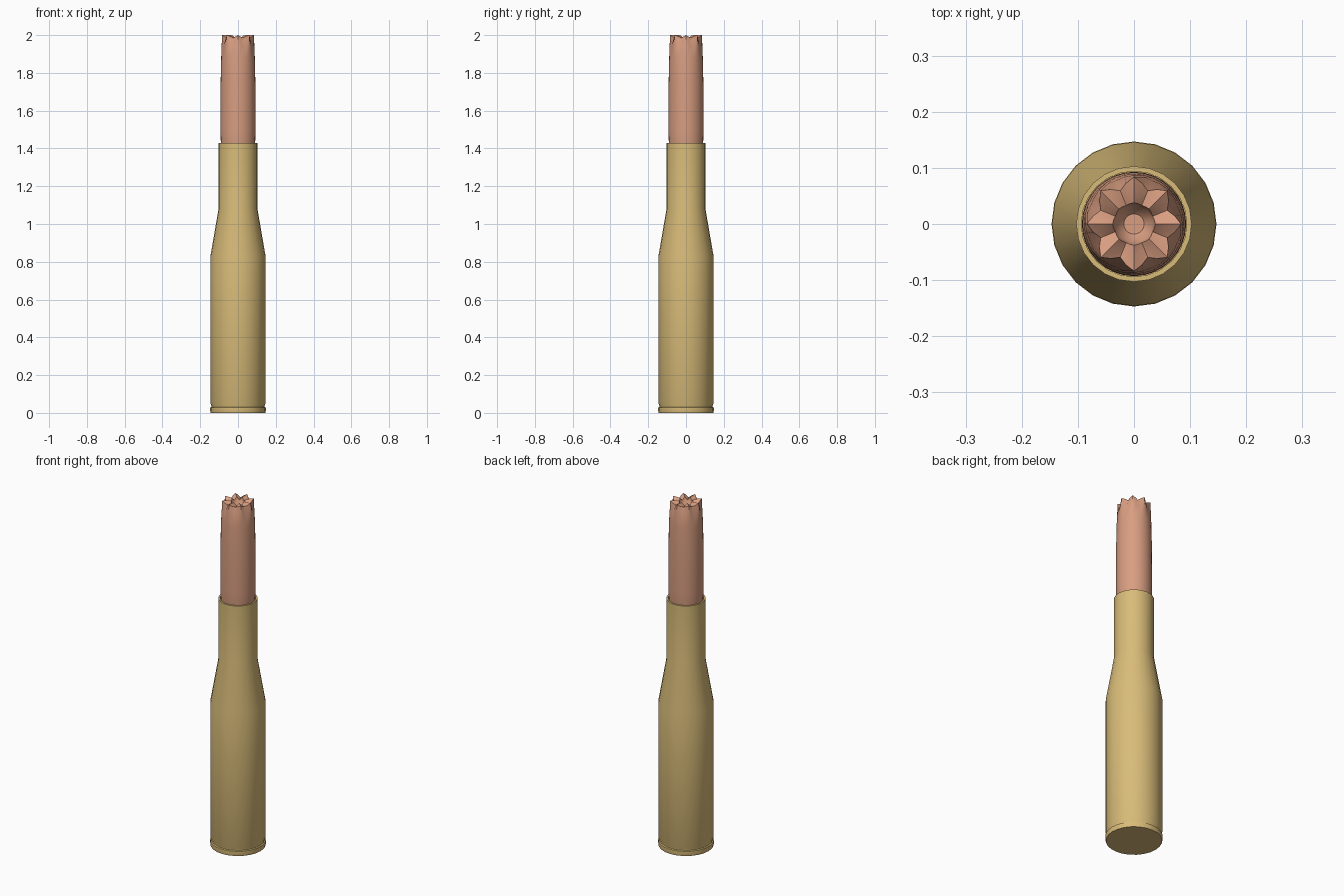
import bpy, bmesh, math

cube = bpy.data.objects.get("Cube")
if cube:
    bpy.data.objects.remove(cube, do_unlink=True)


def material(name, color):
    m = bpy.data.materials.new(name)
    m.use_nodes = True
    m.diffuse_color = (*color, 1)
    m.node_tree.nodes["Principled BSDF"].inputs["Base Color"].default_value = (*color, 1)
    return m


def lathe(name, rings, sides, mat, angle, cap_end):
    """Loft rings; each ring maps an angle to (radius, height)."""
    bm = bmesh.new()
    loops = []
    for ring in rings:
        loop = []
        for i in range(sides):
            a = math.tau * i / sides
            r, z = ring(a)
            loop.append(bm.verts.new((r * math.cos(a), r * math.sin(a), z)))
        loops.append(loop)
    for low, high in zip(loops, loops[1:]):
        for i in range(sides):
            j = (i + 1) % sides
            bm.faces.new((low[i], low[j], high[j], high[i]))
    bm.faces.new(loops[0][::-1])
    if cap_end:
        bm.faces.new(loops[-1])
    mesh = bpy.data.meshes.new(name)
    bm.to_mesh(mesh)
    bm.free()
    mesh.materials.append(mat)
    obj = bpy.data.objects.new(name, mesh)
    bpy.context.collection.objects.link(obj)
    bpy.ops.object.select_all(action="DESELECT")
    obj.select_set(True)
    bpy.context.view_layer.objects.active = obj
    bpy.ops.object.shade_smooth_by_angle(angle=math.radians(angle))
    return obj


def circle(r, z):
    return lambda a: (r, z)


def star(r_ridge, z_ridge, r_valley, z_valley):
    """Eight ridges with valleys halfway between them."""
    def ring(a):
        t = a / (math.tau / 8) % 1
        v = 1 - abs(2 * t - 1)
        return (r_ridge + (r_valley - r_ridge) * v,
                z_ridge + (z_valley - z_ridge) * v)
    return ring


brass = material("brass", (0.69, 0.50, 0.19))
copper = material("copper", (0.69, 0.34, 0.22))

# Case: rim, extractor groove, body, shoulder, neck and open mouth
case_profile = [(0.145, 0), (0.147, 0.01), (0.147, 0.028), (0.141, 0.031),
                (0.141, 0.038), (0.146, 0.05), (0.146, 0.83), (0.103, 1.08),
                (0.103, 1.43), (0.094, 1.43), (0.094, 1.38)]
lathe("case", [circle(r, z) for r, z in case_profile], 24, brass, 30, False)

# Bullet: round shank, fluted nose, crimped crown and hollow tip
bullet_rings = [circle(0.086, 1.385), circle(0.091, 1.43), circle(0.093, 1.50),
                circle(0.092, 1.75), circle(0.089, 1.88),
                star(0.087, 1.94, 0.084, 1.94),
                star(0.084, 2.0, 0.064, 1.985),
                star(0.055, 2.0, 0.050, 1.982),
                star(0.038, 1.998, 0.036, 1.982),
                circle(0.032, 1.965), circle(0.018, 1.95)]
lathe("bullet", bullet_rings, 32, copper, 40, True)
